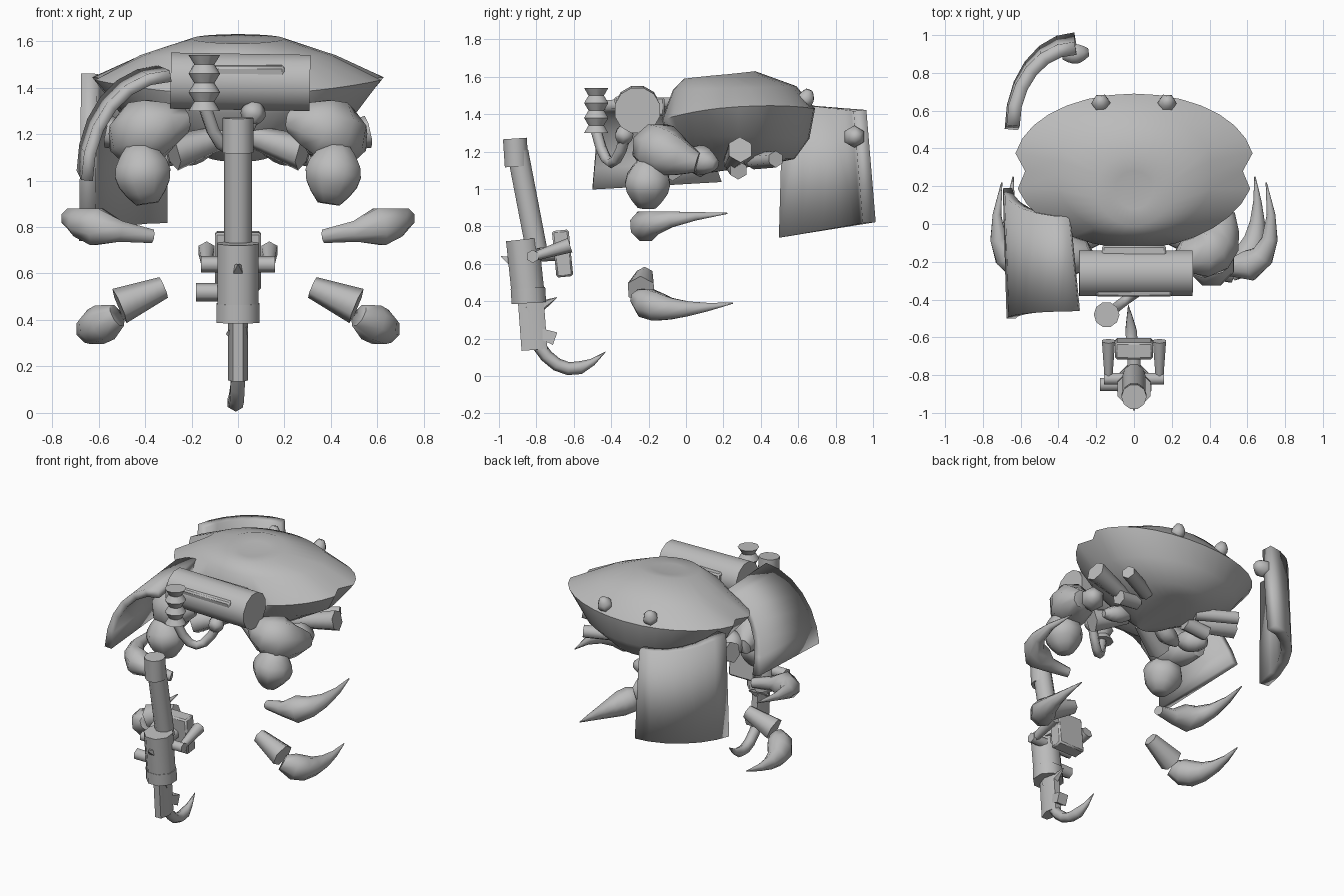
import bpy, bmesh, math
from mathutils import Vector

default_cube = bpy.data.objects.get("Cube")
if default_cube:
    bpy.data.objects.remove(default_cube)

shade = (.5, .5, .5, 1)
grey = bpy.data.materials.new("plain grey")
grey.use_nodes = True
grey.diffuse_color = shade
grey.node_tree.nodes["Principled BSDF"].inputs["Base Color"].default_value = shade


def finish(name, bm, angle=40):
    """Turn a bmesh into a named, shaded object."""
    bmesh.ops.recalc_face_normals(bm, faces=bm.faces)
    mesh = bpy.data.meshes.new(name)
    bm.to_mesh(mesh)
    bm.free()
    mesh.materials.append(grey)
    part = bpy.data.objects.new(name, mesh)
    bpy.context.collection.objects.link(part)
    bpy.ops.object.select_all(action="DESELECT")
    part.select_set(True)
    bpy.context.view_layer.objects.active = part
    bpy.ops.object.shade_smooth_by_angle(angle=math.radians(angle))
    return part


def loft(name, rings, angle):
    """Skin a list of closed rings and cap both ends."""
    bm = bmesh.new()
    loops = [[bm.verts.new(point) for point in ring] for ring in rings]
    for lower, upper in zip(loops, loops[1:]):
        for i in range(len(lower)):
            bm.faces.new((lower[i - 1], lower[i], upper[i], upper[i - 1]))
    bm.faces.new(loops[0])
    bm.faces.new(loops[-1])
    return finish(name, bm, angle)


# Girth rules along a limb, from its start at t = 0 to its end at t = 1
def rod(t):
    return 1


def bulb(t):
    return .4 + .6 * math.sin(math.pi * t)


def necked_claw(t):
    return min(.35 + 7 * t * t, 1.4 * (1 - t) + .04)


def horn(t):
    return min(.6 + 2 * t, 1.3 * (1 - t) + .04)


def spike(t):
    return 1.04 - t


def flare(t):
    return .6 + .4 * t


def hooked(t):
    return min(1, 3 * (1 - t) + .05)


def ridged(t):
    return .82 + .18 * math.cos(6 * math.pi * t)


def limb(name, start, end, girth, shape=rod, bend=None, sides=8, squash=1, angle=65):
    """Many-sided limb, straight or curving through a middle point."""
    start, end = Vector(start), Vector(end)
    middle = (start + end) / 2
    control = 2 * Vector(bend) - middle if bend else middle
    upright = abs((end - start).normalized().z) > .8
    up = Vector((1, 0, 0)) if upright else Vector((0, 0, 1))
    rings = []
    for step in range(7):
        t = step / 6
        near, far = start.lerp(control, t), control.lerp(end, t)
        across = (far - near).cross(up).normalized()
        rise = across.cross(far - near).normalized() * squash
        ring = []
        for k in range(sides):
            turn = math.tau * (k + .5) / sides
            offset = across * math.cos(turn) + rise * math.sin(turn)
            ring.append(near.lerp(far, t) + offset * girth * shape(t))
        rings.append(ring)
    return loft(name, rings, angle)


def pair(name, start, end, girth, bend=None, **options):
    """The same limb on the left and the right."""
    for side, sign in (("left", 1), ("right", -1)):
        def flip(point):
            return (sign * point[0], point[1], point[2])
        limb(f"{side}_{name}", flip(start), flip(end), girth, bend=bend and flip(bend), **options)


def box(name, centre, size, tilt):
    bm = bmesh.new()
    bmesh.ops.create_cube(bm, size=1)
    bmesh.ops.scale(bm, vec=size, verts=bm.verts)
    bmesh.ops.bevel(bm, geom=bm.edges[:], offset=.01, segments=1, affect="EDGES")
    part = finish(name, bm)
    part.location = centre
    part.rotation_euler.x = tilt


def panel(name, first_edge, last_edge, thickness):
    """Plate bent round a quarter turn, between two edge rules."""
    bm = bmesh.new()
    rows = []
    for edge in (first_edge, last_edge):
        turns = [math.pi / 2 * i / 6 for i in range(7)]
        rows.append([bm.verts.new(edge(math.cos(a), math.sin(a))) for a in turns])
    for i in range(6):
        bm.faces.new((rows[0][i], rows[0][i + 1], rows[1][i + 1], rows[1][i]))
    solid = finish(name, bm).modifiers.new("thickness", "SOLIDIFY")
    solid.thickness = thickness
    solid.offset = 0


def shell_ring(width, depth, height, tilt=.03, shift=0, notch=1):
    """Oval ring of the carapace, narrower in front, with an optional nick at each side."""
    ring = []
    count = 32
    for k in range(count):
        turn = math.tau * k / count
        x, y = math.sin(turn), math.cos(turn)
        nick = notch if k % 16 == 8 else 1 + .1 * min(0, y)
        ring.append((width * x * nick, .28 + shift + depth * math.copysign(abs(y) ** .9, y),
                     height + tilt * y + .04 * x * x * (notch < 1)))
    return ring


# Carapace from the belly up to the sunken crown, and its eyes
loft("carapace", [
    shell_ring(.15, .2, 1.11),
    shell_ring(.3, .3, 1.17, tilt=-.01),
    shell_ring(.5, .38, 1.28, tilt=-.01),
    shell_ring(.64, .41, 1.4, notch=.9),
    shell_ring(.42, .33, 1.54, tilt=.01, shift=-.02),
    shell_ring(.2, .19, 1.61, tilt=.02, shift=-.1),
    shell_ring(.1, .1, 1.6, tilt=.01, shift=-.1)], 50)
pair("eye", (.17, .62, 1.43), (.18, .66, 1.53), .05, shape=bulb, sides=6)

# Large front limbs
pair("shoulder_joint", (.06, 0, 1.19), (.28, -.08, 1.12), .08, shape=flare, sides=6)
pair("upper_arm", (.23, -.14, 1.26), (.48, .06, 1.14), .145, shape=bulb, bend=(.4, -.14, 1.21))
pair("arm_link", (.36, 0, 1.18), (.46, .16, 1.13), .08, shape=bulb, sides=6)
pair("forearm", (.43, -.2, 1.16), (.39, -.21, .9), .13, shape=bulb)

# Leg stubs along the underside
pair("middle_stub", (.25, .24, 1.14), (.56, .29, 1.21), .07, shape=flare, sides=6)
pair("lower_stub", (.2, .26, 1.13), (.36, .28, 1.1), .05, sides=6)
pair("rear_stub", (.2, .36, 1.15), (.45, .48, 1.16), .045, sides=6)
pair("belly_stub", (.1, .1, 1.15), (.3, .06, 1.1), .06, shape=bulb, sides=6)

# Detached claws
pair("upper_claw", (.37, -.2, .76), (.7, .22, .87), .09, shape=necked_claw, bend=(.68, -.17, .82))
pair("lower_claw", (.52, -.25, .42), (.64, .25, .39), .09, shape=horn, bend=(.64, -.08, .36))
pair("claw_cuff", (.32, -.22, .54), (.51, -.24, .46), .08, shape=flare, sides=6)

# Curved armour plates beside and behind the body
panel("side_plate",
      lambda c, s: (-.29 - .36 * c, -.5 + .04 * s, 1 + .45 * s),
      lambda c, s: (-.34 - .33 * c, .19 - .15 * s, 1.04 + .43 * s), .05)
panel("rear_plate",
      lambda c, s: (-.31 - .34 * c, .5 + .48 * s, .74 + .08 * s),
      lambda c, s: (-.31 - .33 * c, .52 + .41 * s, 1.46 - .04 * s), .07)
limb("rear_plate_knob", (-.38, .89, 1.28), (-.24, .91, 1.28), .06, shape=bulb, sides=6)

# Cross cylinder with its mount
limb("cross_cylinder", (-.29, -.26, 1.43), (.31, -.26, 1.42), .125, sides=12)
box("cylinder_bar", (0, -.36, 1.46), (.4, .04, .07), .2)
box("cylinder_mount", (0, -.16, 1.44), (.34, .09, .1), 0)

# Bellows and the bent hose below it
limb("bellows", (-.145, -.48, 1.54), (-.145, -.48, 1.3), .068, shape=ridged, sides=10, angle=40)
limb("hose", (-.14, -.48, 1.31), (.08, -.32, 1.3), .03, bend=(-.04, -.4, 1.14), sides=6)
limb("hose_end", (.05, -.34, 1.24), (.08, -.32, 1.34), .055, shape=bulb, sides=6)

# Hanging tool: tilted pole, cap and housing
limb("pole", (0, -.9, 1.2), (0, -.8, .68), .06, sides=10)
limb("pole_cap", (0, -.915, 1.27), (0, -.905, 1.12), .067, sides=10)
limb("housing", (0, -.875, .73), (0, -.84, .4), .095)
limb("housing_collar", (0, -.845, .47), (0, -.84, .39), .1)
limb("housing_spike", (0, -.9, .6), (0, -.99, .64), .05, shape=spike, sides=4)
limb("cross_pin", (-.18, -.85, .52), (.08, -.85, .52), .04, sides=6)
limb("side_pin", (-.16, -.82, .64), (.16, -.82, .64), .035, sides=6)
pair("side_spike", (.135, -.81, .64), (.135, -.62, .7), .04, shape=flare, sides=6)

# Drum on the back of the housing
limb("drum_stalk", (0, -.8, .65), (0, -.65, .66), .04, sides=6)
box("drum", (0, -.66, .655), (.2, .09, .25), .1)

# Lower jaw, thorn and hook
limb("jaw", (0, -.83, .41), (0, -.81, .14), .08, sides=6, squash=.55)
limb("jaw_fin", (0, -.84, .25), (0, -.7, .2), .05, shape=flare, sides=4)
limb("thorn", (0, -.84, .34), (0, -.69, .42), .05, shape=spike, sides=5)
limb("hook", (0, -.8, .18), (-.03, -.43, .13), .035, shape=hooked, bend=(-.01, -.63, .04), sides=6)
